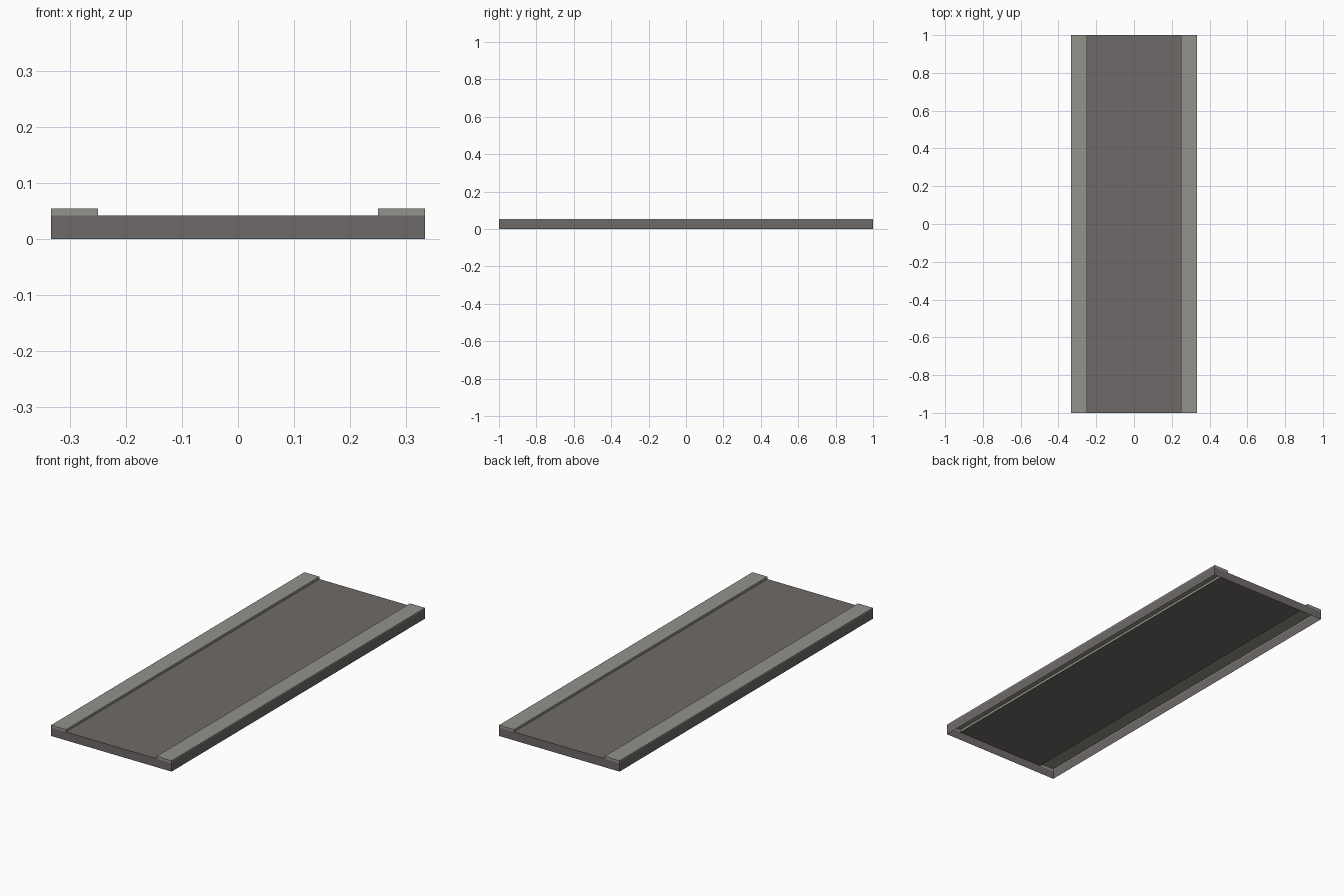
import bpy

if "Cube" in bpy.data.objects:
    bpy.data.objects.remove(bpy.data.objects["Cube"])

HX, HY = 0.333, 1.0        # half width, half length
CURB = 0.25                # inner edge of the pavements
ROAD_Z, TOP_Z = 0.042, 0.054
SPLIT_Z = 0.048            # pavement edge on the outer sides


def material(name, rgb):
    m = bpy.data.materials.new(name)
    lin = [((c / 255 + 0.055) / 1.055) ** 2.4 for c in rgb]
    m.diffuse_color = (*lin, 1)
    m.use_nodes = True
    m.node_tree.nodes["Principled BSDF"].inputs["Base Color"].default_value = m.diffuse_color
    return m


asphalt = material("brown_grey_asphalt", (110, 106, 104))
concrete = material("light_grey_concrete", (146, 147, 140))


def sheet(name, quads, mat):
    """Open, thin-walled part made of quads."""
    verts = [v for q in quads for v in q]
    faces = [tuple(range(i * 4, i * 4 + 4)) for i in range(len(quads))]
    me = bpy.data.meshes.new(name)
    me.from_pydata(verts, [], faces)
    me.materials.append(mat)
    ob = bpy.data.objects.new(name, me)
    bpy.context.collection.objects.link(ob)
    return ob


def flat(x0, x1, z):
    return [(x0, -HY, z), (x1, -HY, z), (x1, HY, z), (x0, HY, z)]


def end(x0, x1, z0, z1, s):
    q = [(x0, s * HY, z0), (x1, s * HY, z0), (x1, s * HY, z1), (x0, s * HY, z1)]
    return q if s < 0 else q[::-1]


def side(x, z0, z1, facing):
    q = [(x, -HY, z0), (x, HY, z0), (x, HY, z1), (x, -HY, z1)]
    return q if facing > 0 else q[::-1]


# road deck and skirt walls, open underneath
sheet("road_surface", [flat(-CURB, CURB, ROAD_Z)], asphalt)
sheet("end_walls", [end(-HX, HX, 0, ROAD_Z, s) for s in (-1, 1)], asphalt)
sheet("side_walls", [side(s * HX, 0, SPLIT_Z, s) for s in (-1, 1)], asphalt)

# raised pavements with curb faces
for s, label in ((-1, "left"), (1, "right")):
    a, b = sorted((s * CURB, s * HX))
    sheet(label + "_pavement", [
        flat(a, b, TOP_Z),
        side(s * CURB, ROAD_Z, TOP_Z, -s),
        side(s * HX, SPLIT_Z, TOP_Z, s),
        end(a, b, ROAD_Z, TOP_Z, -1),
        end(a, b, ROAD_Z, TOP_Z, 1),
    ], concrete)
